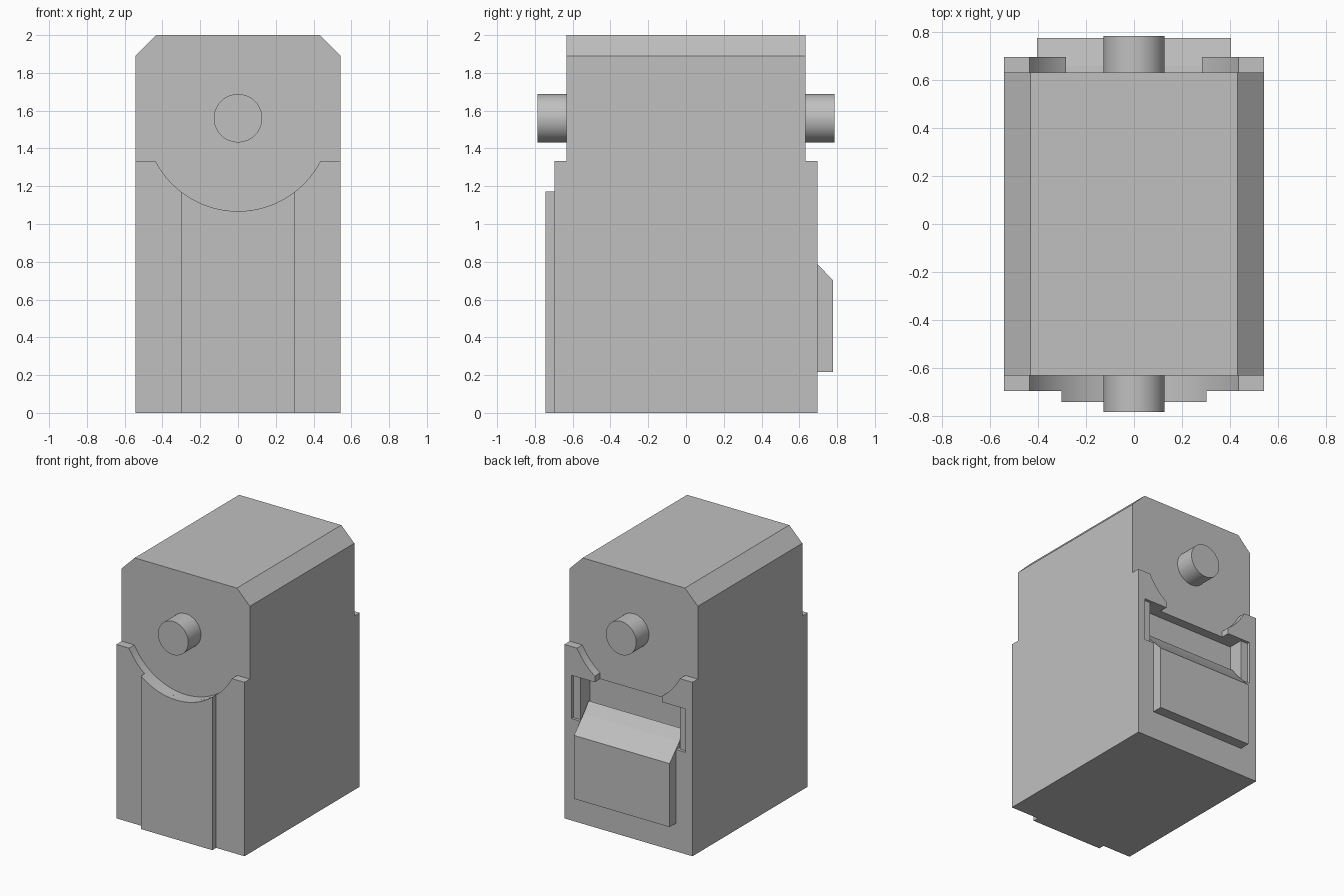
import bpy, bmesh, math
from mathutils import Vector

if "Cube" in bpy.data.objects:
    bpy.data.objects.remove(bpy.data.objects["Cube"], do_unlink=True)

# Single grey material
grey = bpy.data.materials.new("light_grey")
grey.use_nodes = True
tone = (0.53, 0.53, 0.53, 1)
grey.diffuse_color = tone
grey.node_tree.nodes["Principled BSDF"].inputs["Base Color"].default_value = tone

HALF_W, HEIGHT = 0.543, 2.0
CORE_Y, PLATE_Y = 0.632, 0.697
SHOULDER_Z, PIVOT_Z, ARC_R = 1.333, 1.56, 0.492


def prism(name, points, start, end, axis="y"):
    """Extrude a profile: (x, z) along y, or (y, z) along x."""
    def place(p, d):
        return (p[0], d, p[1]) if axis == "y" else (d, p[0], p[1])
    bm = bmesh.new()
    low = [bm.verts.new(place(p, start)) for p in points]
    high = [bm.verts.new(place(p, end)) for p in points]
    bm.faces.new(low)
    bm.faces.new(high)
    n = len(points)
    for i in range(n):
        j = (i + 1) % n
        bm.faces.new((low[i], low[j], high[j], high[i]))
    bmesh.ops.recalc_face_normals(bm, faces=bm.faces)
    mesh = bpy.data.meshes.new(name)
    bm.to_mesh(mesh)
    bm.free()
    mesh.materials.append(grey)
    obj = bpy.data.objects.new(name, mesh)
    bpy.context.collection.objects.link(obj)
    return obj


def rect(half_width, z0, z1):
    return [(-half_width, z0), (half_width, z0), (half_width, z1), (-half_width, z1)]


def arc(half_width, steps=40):
    """Lower arc around the pivot, from -half_width to +half_width."""
    a = math.asin(half_width / ARC_R)
    angles = [-a + 2 * a * i / steps for i in range(steps + 1)]
    return [(ARC_R * math.sin(t), PIVOT_Z - ARC_R * math.cos(t)) for t in angles]


def select(obj):
    bpy.ops.object.select_all(action="DESELECT")
    obj.select_set(True)
    bpy.context.view_layer.objects.active = obj


def cut(obj, cutter):
    cutter.hide_render = True
    mod = obj.modifiers.new("cut", "BOOLEAN")
    mod.operation = "DIFFERENCE"
    mod.solver = "EXACT"
    mod.object = cutter
    select(obj)
    bpy.ops.object.modifier_apply(modifier=mod.name)
    bpy.data.objects.remove(cutter, do_unlink=True)


def smooth(obj):
    select(obj)
    bpy.ops.object.shade_smooth_by_angle(angle=math.radians(30))


# Main body with chamfered top edges
bevel = 0.11
body = prism("body", [(-HALF_W, 0), (HALF_W, 0), (HALF_W, HEIGHT - bevel),
                      (HALF_W - bevel, HEIGHT), (bevel - HALF_W, HEIGHT),
                      (-HALF_W, HEIGHT - bevel)], -PLATE_Y, PLATE_Y)

# Step both ends back above the shoulder and the round recess
step = ([(-0.7, 2.2), (-0.7, SHOULDER_Z)] + arc(0.436)
        + [(0.7, SHOULDER_Z), (0.7, 2.2)])
for side in (-1, 1):
    cut(body, prism("step_cutter", step, side * CORE_Y, side * 0.9))

# Rear notch, shallow slot and deeper pocket behind the latch
cut(body, prism("notch_cutter", rect(0.285, 1.0, 1.4), CORE_Y, 0.9))
cut(body, prism("slot_cutter", rect(0.482, 0.78, 1.112), 0.675, 0.9))
cut(body, prism("pocket_cutter", rect(0.42, 0.78, 1.112), 0.56, 0.9))
smooth(body)

# Raised strip on the front, hollowed by the same arc
strip_w = 0.303
strip = prism("front_strip", [(strip_w, 0), (-strip_w, 0)] + arc(strip_w),
              -0.743, -PLATE_Y)
smooth(strip)

# Rear latch with sloping top reaching into the pocket
prism("rear_latch", [(0.6, 0.217), (0.777, 0.217), (0.777, 0.703),
                     (0.66, 0.825), (0.6, 0.9)], -0.405, 0.405, axis="x")

# Pivot pins on both ends
pin_profile = [(0.128 * math.cos(math.tau * i / 48),
                PIVOT_Z + 0.128 * math.sin(math.tau * i / 48)) for i in range(48)]
for name, side in (("front_pin", -1), ("rear_pin", 1)):
    smooth(prism(name, pin_profile, side * 0.62, side * 0.786))
